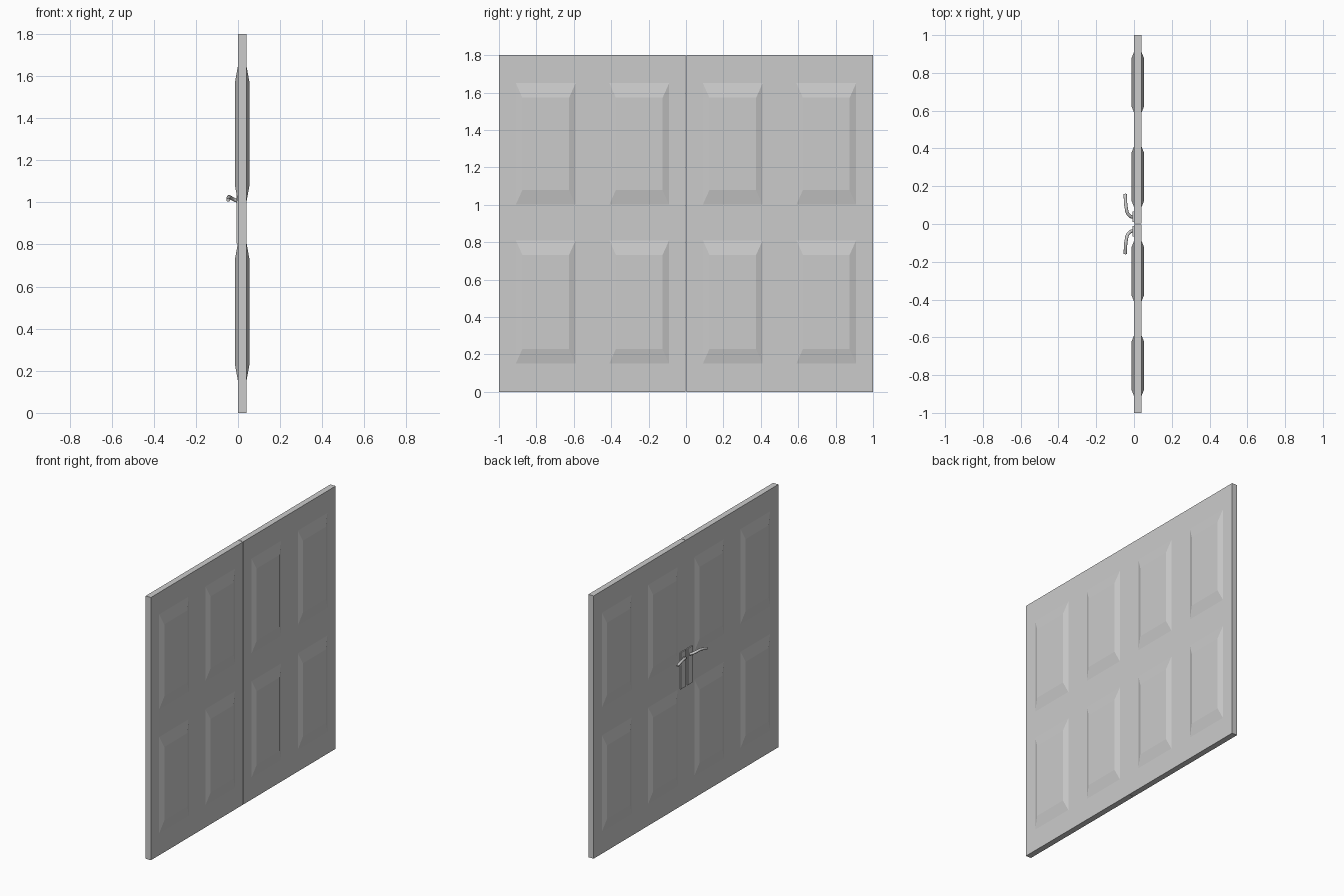
import bpy, bmesh
from mathutils import Vector

if "Cube" in bpy.data.objects:
    bpy.data.objects.remove(bpy.data.objects["Cube"])

Y_CUTS = [0.0015, 0.09, 0.41, 0.59, 0.91, 1.0]
Z_CUTS = [0.0, 0.15, 0.81, 1.0, 1.65, 1.8]
THICK, RAISE = 0.04, 0.014
INSET_Y, INSET_Z = 0.035, 0.078


def finish(bm, name):
    bmesh.ops.remove_doubles(bm, verts=bm.verts, dist=1e-5)
    bmesh.ops.recalc_face_normals(bm, faces=bm.faces)
    mesh = bpy.data.meshes.new(name)
    bm.to_mesh(mesh)
    bm.free()
    ob = bpy.data.objects.new(name, mesh)
    bpy.context.collection.objects.link(ob)
    return ob


def door_leaf(side, name):
    """Slab with four raised bevelled panels on both faces."""
    bm = bmesh.new()

    def quad(pts):
        return bm.faces.new([bm.verts.new(p) for p in pts])

    for x, out in ((0.0, -RAISE), (THICK, RAISE)):
        for i in range(5):
            for j in range(5):
                y0, y1 = Y_CUTS[i:i + 2]
                z0, z1 = Z_CUTS[j:j + 2]
                outer = [(x, side * y, z) for y, z in
                         ((y0, z0), (y1, z0), (y1, z1), (y0, z1))]
                if i % 2 == 0 or j % 2 == 0:
                    quad(outer)
                    continue
                # raised panel: flat centre with four sloping borders
                a, b = y0 + INSET_Y, y1 - INSET_Y
                c, d = z0 + INSET_Z, z1 - INSET_Z
                inner = [(x + out, side * y, z) for y, z in
                         ((a, c), (b, c), (b, d), (a, d))]
                quad(inner)
                for k in range(4):
                    n = (k + 1) % 4
                    quad([outer[k], outer[n], inner[n], inner[k]])
    # close the slab edges
    bmesh.ops.remove_doubles(bm, verts=bm.verts, dist=1e-5)
    rim = [e for e in bm.edges if e.is_boundary]
    bmesh.ops.bridge_loops(bm, edges=rim)
    return finish(bm, name)


def handle_plate(side, name):
    bm = bmesh.new()
    bmesh.ops.create_cube(bm, size=1)
    for v in bm.verts:
        v.co = Vector((v.co.x * 0.008 - 0.003,
                       side * (0.038 + v.co.y * 0.054),
                       0.93 + v.co.z * 0.25))
    return finish(bm, name)


def handle_lever(side, name):
    """Round bar leaving the plate and sweeping sideways."""
    path = [(0.0, 0.036, 1.005), (-0.018, 0.040, 1.013),
            (-0.033, 0.056, 1.021), (-0.041, 0.085, 1.026),
            (-0.045, 0.12, 1.022), (-0.0465, 0.158, 1.011)]
    cu = bpy.data.curves.new(name, 'CURVE')
    cu.dimensions = '3D'
    cu.bevel_depth = 0.0088
    cu.bevel_resolution = 3
    cu.use_fill_caps = True
    cu.resolution_u = 4
    sp = cu.splines.new('BEZIER')
    sp.bezier_points.add(len(path) - 1)
    for bp, (x, y, z) in zip(sp.bezier_points, path):
        bp.co = (x, side * y, z)
        bp.handle_left_type = bp.handle_right_type = 'AUTO'
    ob = bpy.data.objects.new(name, cu)
    bpy.context.collection.objects.link(ob)
    return ob


for side, label in ((1, "left"), (-1, "right")):
    door_leaf(side, "door_leaf_" + label)
    handle_plate(side, "handle_plate_" + label)
    handle_lever(side, "handle_lever_" + label)
